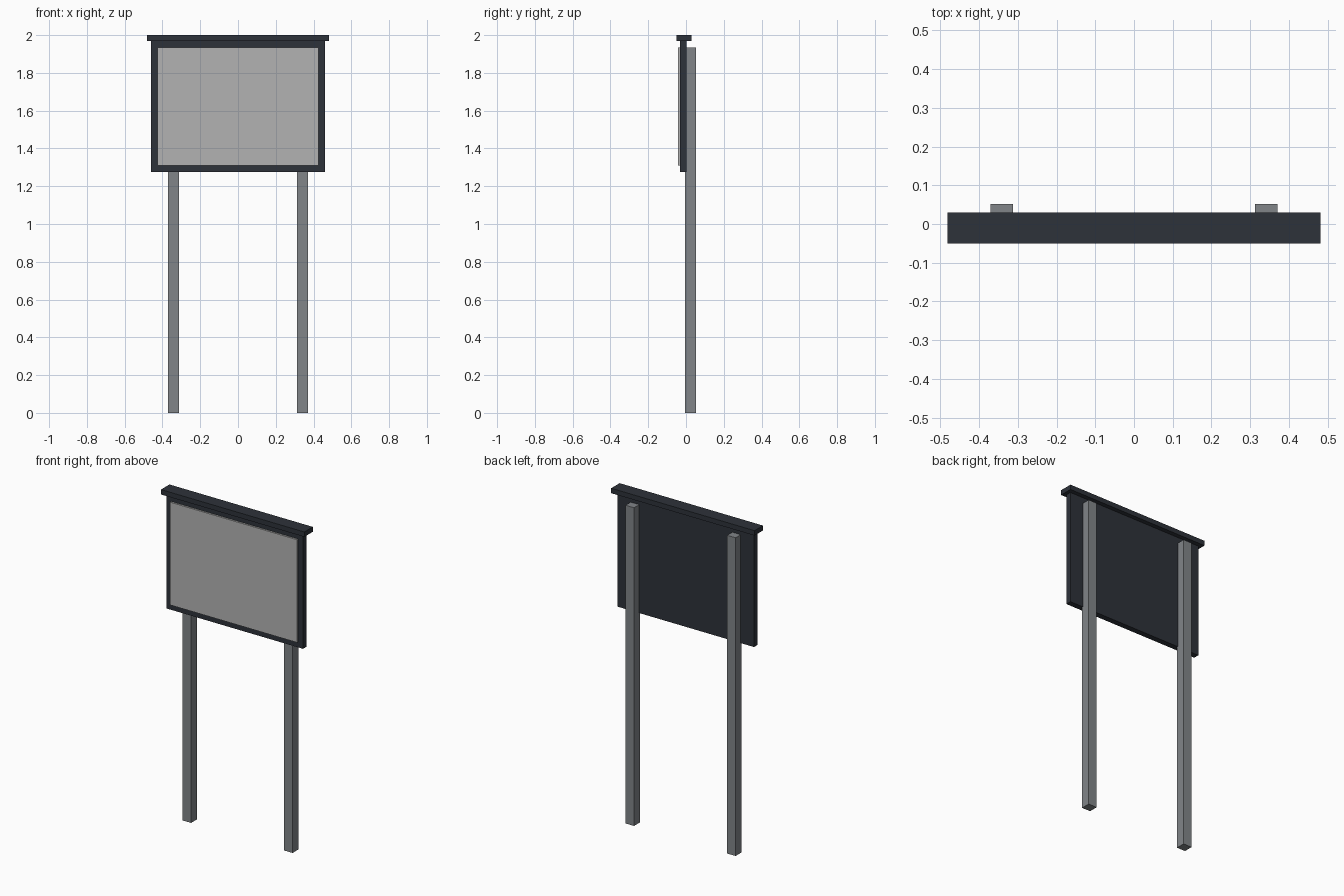
import bpy

if "Cube" in bpy.data.objects:
    bpy.data.objects.remove(bpy.data.objects["Cube"])


def material(name, rgb):
    m = bpy.data.materials.new(name)
    m.diffuse_color = (*rgb, 1)
    m.use_nodes = True
    m.node_tree.nodes["Principled BSDF"].inputs["Base Color"].default_value = m.diffuse_color
    return m


def box(name, x, y, z, mat):
    """Box from (min, max) ranges on each axis."""
    bpy.ops.mesh.primitive_cube_add(size=1, location=[sum(r) / 2 for r in (x, y, z)])
    ob = bpy.context.object
    ob.name = name
    ob.scale = [r[1] - r[0] for r in (x, y, z)]
    bpy.ops.object.transform_apply(location=False, rotation=False, scale=True)
    ob.data.materials.append(mat)
    return ob


dark = material("dark_metal", (0.027, 0.032, 0.042))
steel = material("post_steel", (0.22, 0.235, 0.25))
pale = material("display_grey", (0.45, 0.45, 0.45))

# Backing board and overhanging cap
box("backing_board", (-0.46, 0.46), (-0.032, 0.003), (1.276, 1.972), dark)
box("top_cap", (-0.482, 0.482), (-0.051, 0.03), (1.97, 2.0), dark)

# Raised display panel on the front
box("display_panel", (-0.427, 0.427), (-0.043, -0.03), (1.31, 1.935), pale)

# Pair of square posts behind the board
for side, s in (("left", -1), ("right", 1)):
    xs = sorted((s * 0.313, s * 0.37))
    box(side + "_post", xs, (-0.004, 0.052), (0, 1.935), steel)
